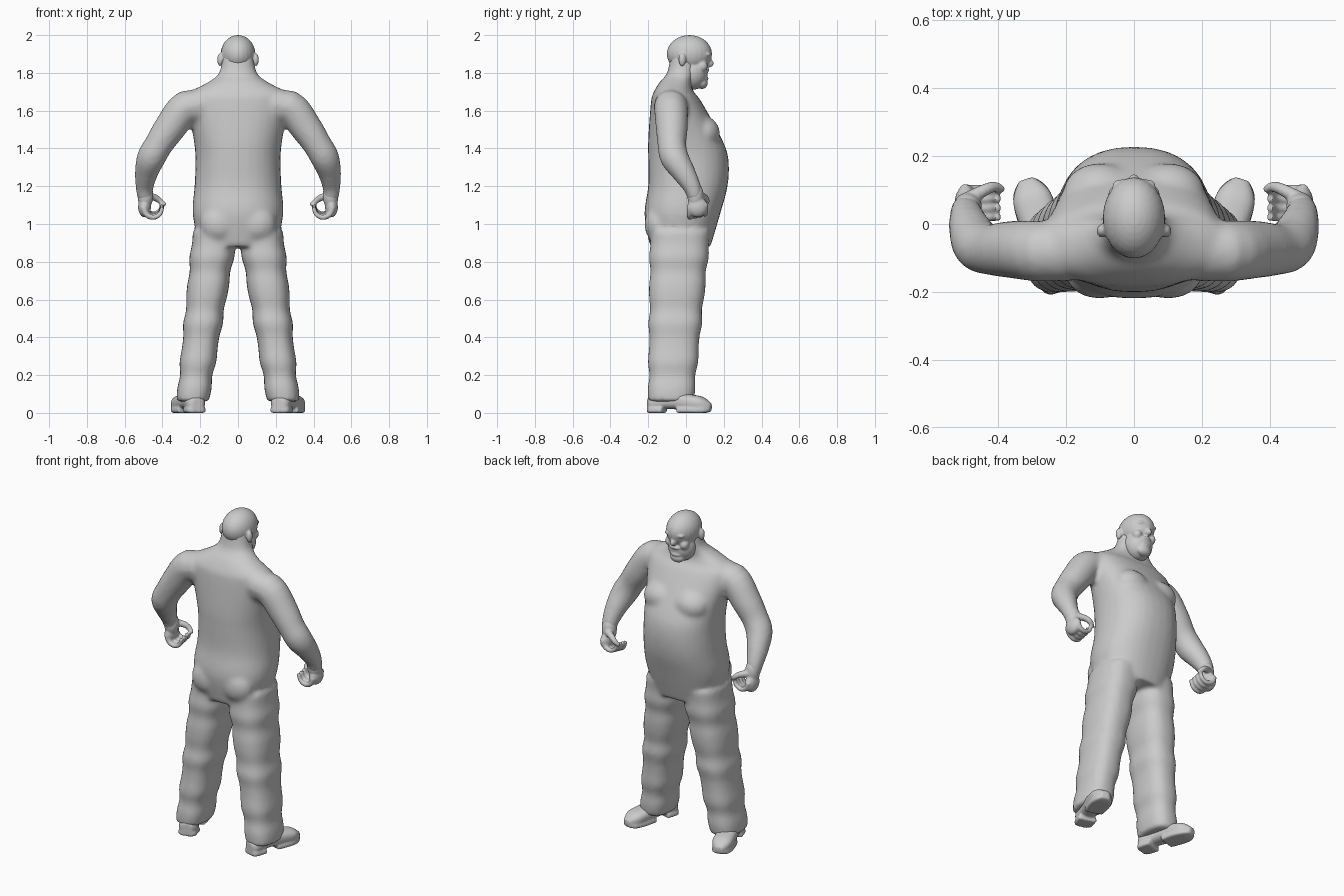
import bpy, bmesh
from math import cos, sin, pi, copysign
from mathutils import Vector, Matrix

cube = bpy.data.objects.get("Cube")
if cube:
    bpy.data.objects.remove(cube, do_unlink=True)

tone = (.6, .6, .6, 1)
grey = bpy.data.materials.new("plain grey")
grey.use_nodes = True
grey.diffuse_color = tone
grey.node_tree.nodes["Principled BSDF"].inputs["Base Color"].default_value = tone

SIDES = (1, -1)


def refine(rows, steps=4):
    """Catmull-Rom interpolation of a list of number rows."""
    knots = [Vector(row) for row in rows]
    knots = [knots[0]] + knots + [knots[-1]]
    result = []
    for a, b, c, d in zip(knots, knots[1:], knots[2:], knots[3:]):
        for step in range(steps):
            t = step / steps
            bend = 2 * a - 5 * b + 4 * c - d
            twist = 3 * b - a - 3 * c + d
            result.append(b + t / 2 * (c - a + t * (bend + t * twist)))
    return result + [knots[-1]]


def skin(bm, rings):
    """Bridge rings of points and cap both ends."""
    rings = [[bm.verts.new(point) for point in ring] for ring in rings]
    count = len(rings[0])
    for low, high in zip(rings, rings[1:]):
        for i in range(count):
            j = (i + 1) % count
            bm.faces.new((low[i], low[j], high[j], high[i]))
    bm.faces.new(reversed(rings[0]))
    bm.faces.new(rings[-1])


def angles(count):
    return [2 * pi * i / count for i in range(count)]


def loft(bm, rows, place, power=2.3):
    """Rows are (station, centre, half width, low, high) of a rounded section."""
    def rounded(value):
        return copysign(abs(value) ** (2 / power), value)

    rings = []
    for station, centre, half, low, high in refine(rows):
        middle, reach = (low + high) / 2, (high - low) / 2
        rings.append([place(station, centre + half * rounded(cos(w)),
                            middle + reach * rounded(sin(w))) for w in angles(32)])
    skin(bm, rings)


def tube(bm, rows):
    """Rows are (x, y, z, radius) along a limb."""
    rows = refine(rows)
    path = [row.xyz for row in rows]
    rings = []
    for before, row, after in zip(path[:1] + path, rows, path[1:] + path[-1:]):
        tangent = (after - before).normalized()
        across = tangent.cross(Vector((0, 1, 0))).normalized()
        along = tangent.cross(across)
        rings.append([row.xyz + row.w * (across * cos(w) + along * sin(w)) for w in angles(20)])
    skin(bm, rings)


def blob(bm, centre, radii):
    matrix = Matrix.Translation(centre) @ Matrix.Diagonal((*radii, 1))
    bmesh.ops.create_uvsphere(bm, u_segments=24, v_segments=16, radius=1, matrix=matrix)


def blob_pair(bm, centre, radii):
    x, y, z = centre
    for side in SIDES:
        blob(bm, (side * x, y, z), radii)


def finish(name, bm, voxel, smoothing, mirror=False):
    """Fuse the overlapping volumes into one smooth skin."""
    bmesh.ops.recalc_face_normals(bm, faces=bm.faces)
    mesh = bpy.data.meshes.new(name)
    bm.to_mesh(mesh)
    bm.free()
    mesh.materials.append(grey)
    part = bpy.data.objects.new(name, mesh)
    bpy.context.collection.objects.link(part)
    fuse = part.modifiers.new("fuse", 'REMESH')
    fuse.mode = 'VOXEL'
    fuse.voxel_size = voxel
    fuse.use_smooth_shade = True
    soften = part.modifiers.new("soften", 'SMOOTH')
    soften.iterations = smoothing
    if mirror:
        part.modifiers.new("other side", 'MIRROR')


def upright(station, across, depth):
    return Vector((across, depth, station))


# Torso with belly, sloping shoulders and neck
body = bmesh.new()
torso = [(.88, .2, -.19, .13), (1.05, .24, -.22, .18), (1.2, .23, -.2, .22),
         (1.34, .225, -.2, .225), (1.45, .235, -.2, .19), (1.65, .27, -.185, .08),
         (1.7, .25, -.17, .04), (1.75, .16, -.14, .03), (1.8, .1, -.1, .05), (1.9, .08, -.08, .06)]
loft(body, [(z, 0, half, back, front) for z, half, back, front in torso], upright)
blob_pair(body, (.1, .09, 1.48), (.11, .09, .09))      # chest
blob_pair(body, (.1, -.15, 1), (.1, .07, .1))          # seat
blob_pair(body, (.21, -.08, 1.63), (.11, .09, .085))   # shoulders

# Trouser legs taper evenly from hip to hem, with soft folds
leg = []
for i in range(14):
    rise = i / 13
    fold = .005 * sin(i * 2.4)
    half = .085 + .035 * rise + fold
    middle, reach = .05 * rise - .08, .12 + .04 * rise + fold
    leg.append((.06 + .9 * rise, .24 - .12 * rise, half, middle - reach, middle + reach))

# Arms hang outward, with the forearms swung forward
arm = [(.16, -.08, 1.6, .08), (.27, -.08, 1.62, .09), (.36, -.075, 1.51, .085),
       (.42, -.075, 1.42, .076), (.46, -.06, 1.35, .076), (.485, -.01, 1.27, .062),
       (.495, .035, 1.19, .047), (.49, .05, 1.13, .04)]
for side in SIDES:
    loft(body, leg, lambda station, across, depth: Vector((side * across, depth, station)), 2.5)
    tube(body, [(side * x, y, z, radius) for x, y, z, radius in arm])
finish("body", body, .014, 5)

# Head: bald skull, heavy jaw and brow, open mouth and ears
head = bmesh.new()
blob(head, (0, .018, 1.9), (.092, .12, .1))            # skull
blob(head, (0, .035, 1.8), (.083, .08, .09))           # jaw
blob(head, (0, .125, 1.85), (.017, .022, .02))         # nose
blob(head, (0, .12, 1.87), (.01, .015, .03))           # nose bridge
blob(head, (0, .105, 1.815), (.036, .02, .009))        # upper lip
blob(head, (0, .1, 1.77), (.034, .02, .01))            # lower lip
blob(head, (0, .085, 1.745), (.045, .03, .03))         # chin
blob_pair(head, (.035, .113, 1.898), (.03, .02, .01))  # brows
blob_pair(head, (.05, .085, 1.835), (.026, .03, .03))  # cheeks
blob_pair(head, (.094, -.02, 1.87), (.016, .02, .035)) # ears
finish("head", head, .006, 3)

# Hands: palm, four fingers curled along an arc, and a thumb
hand = bmesh.new()
blob(hand, (.49, .05, 1.15), (.042, .043, .07))
blob(hand, (.495, .06, 1.09), (.034, .054, .055))
for finger in range(4):
    y, lift = .02 + .027 * finger, .006 * finger
    tube(hand, [(.45 + .05 * cos(curl), y, 1.09 + lift - .055 * sin(curl), .017 - .002 * curl)
                for curl in (0, pi / 4, pi / 2, pi * .75, pi)])
tube(hand, [(.485, .075, 1.15, .022), (.44, .1, 1.14, .018), (.41, .11, 1.12, .015), (.385, .1, 1.1, .01)])
finish("hands", hand, .006, 3, mirror=True)


# Shoes: rounded upper with separate heel and sole pads, toes turned outward
def along_foot(station, across, height):
    turn = Matrix.Rotation(-.3, 3, 'Z')
    return Vector((.215, -.2, 0)) + turn @ Vector((across, station, height))


shoe = bmesh.new()
upper = [(0, .03, .015, .08), (.03, .052, .015, .09), (.12, .052, .02, .11),
         (.26, .06, .012, .094), (.31, .05, .012, .08), (.348, .022, .018, .05)]
heel = [(0, .03, 0, .03), (.02, .052, 0, .03), (.09, .054, 0, .03)]
sole = [(.17, .054, 0, .03), (.25, .061, 0, .03), (.31, .052, 0, .03), (.345, .025, .008, .03)]
for rows, power in ((upper, 2.5), (heel, 6), (sole, 6)):
    loft(shoe, [(station, 0, half, low, high) for station, half, low, high in rows], along_foot, power)
finish("shoes", shoe, .007, 2, mirror=True)
